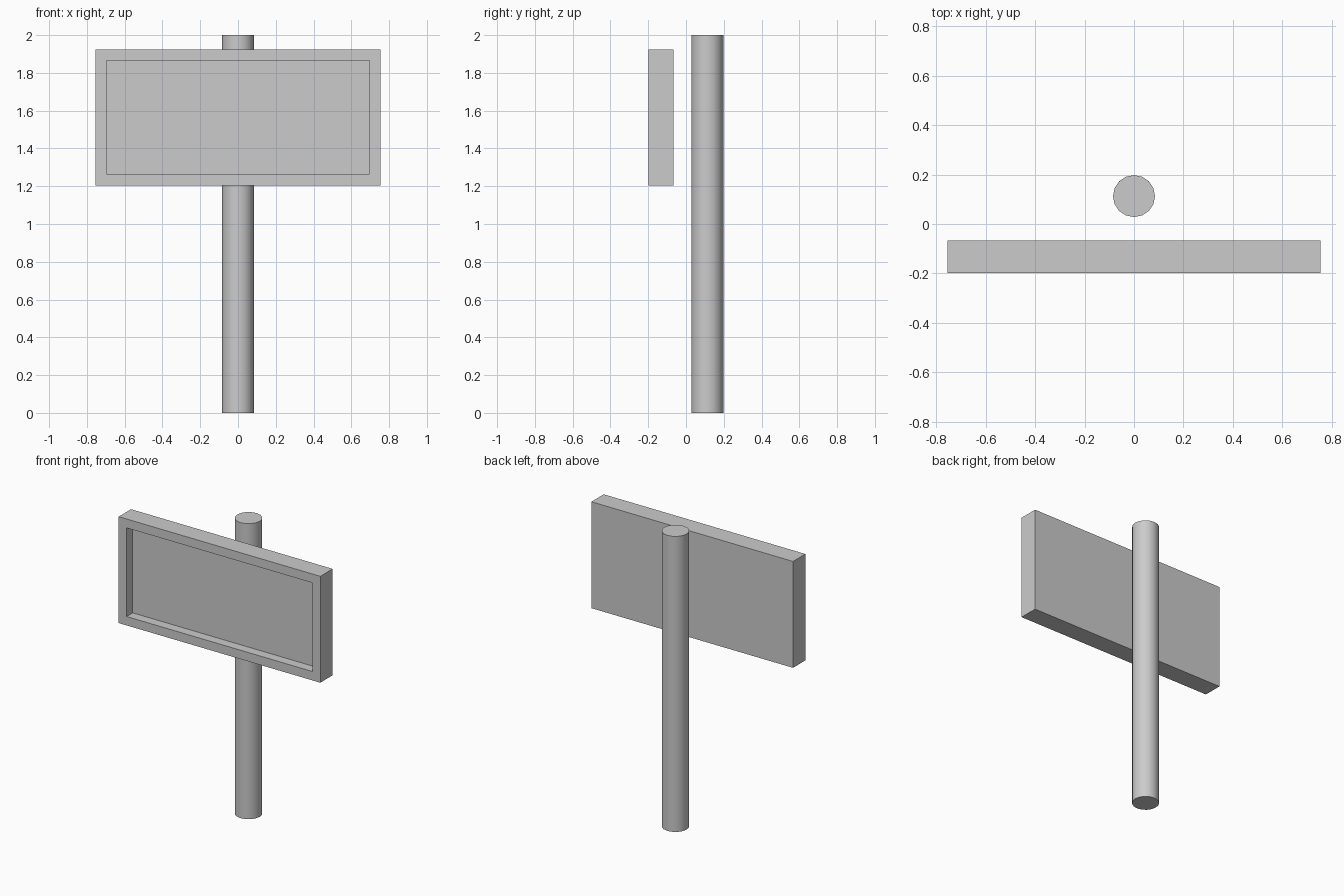
import bpy, bmesh
from mathutils import Matrix, Vector

if "Cube" in bpy.data.objects:
    bpy.data.objects.remove(bpy.data.objects["Cube"])


def make_object(name, bm):
    bmesh.ops.recalc_face_normals(bm, faces=bm.faces)
    mesh = bpy.data.meshes.new(name)
    bm.to_mesh(mesh)
    bm.free()
    obj = bpy.data.objects.new(name, mesh)
    bpy.context.collection.objects.link(obj)
    return obj


# Post: round column standing behind the board
RADIUS, HEIGHT = 0.085, 2.0
bm = bmesh.new()
bmesh.ops.create_cone(bm, cap_ends=True, segments=16, radius1=RADIUS, radius2=RADIUS,
                      depth=HEIGHT, matrix=Matrix.Translation((0, 0.113, HEIGHT / 2)))
post = make_object("post", bm)
bpy.context.view_layer.objects.active = post
post.select_set(True)
bpy.ops.object.shade_smooth_by_angle()

# Sign board: box with a raised rim around a recessed front panel
WIDTH, DEPTH, TALL = 1.51, 0.132, 0.72
RIM, RECESS = 0.085, 0.065
bm = bmesh.new()
bmesh.ops.create_cube(bm, size=1, matrix=Matrix.Translation((0, -0.132, 1.565))
                      @ Matrix.Diagonal((WIDTH, DEPTH, TALL, 1)))
bm.normal_update()
front = min(bm.faces, key=lambda f: f.calc_center_median().y)
bmesh.ops.inset_region(bm, faces=[front], thickness=RIM)
panel = bmesh.ops.extrude_discrete_faces(bm, faces=[front])["faces"][0]
bmesh.ops.translate(bm, verts=panel.verts, vec=Vector((0, RECESS, 0)))
make_object("sign_board", bm)
